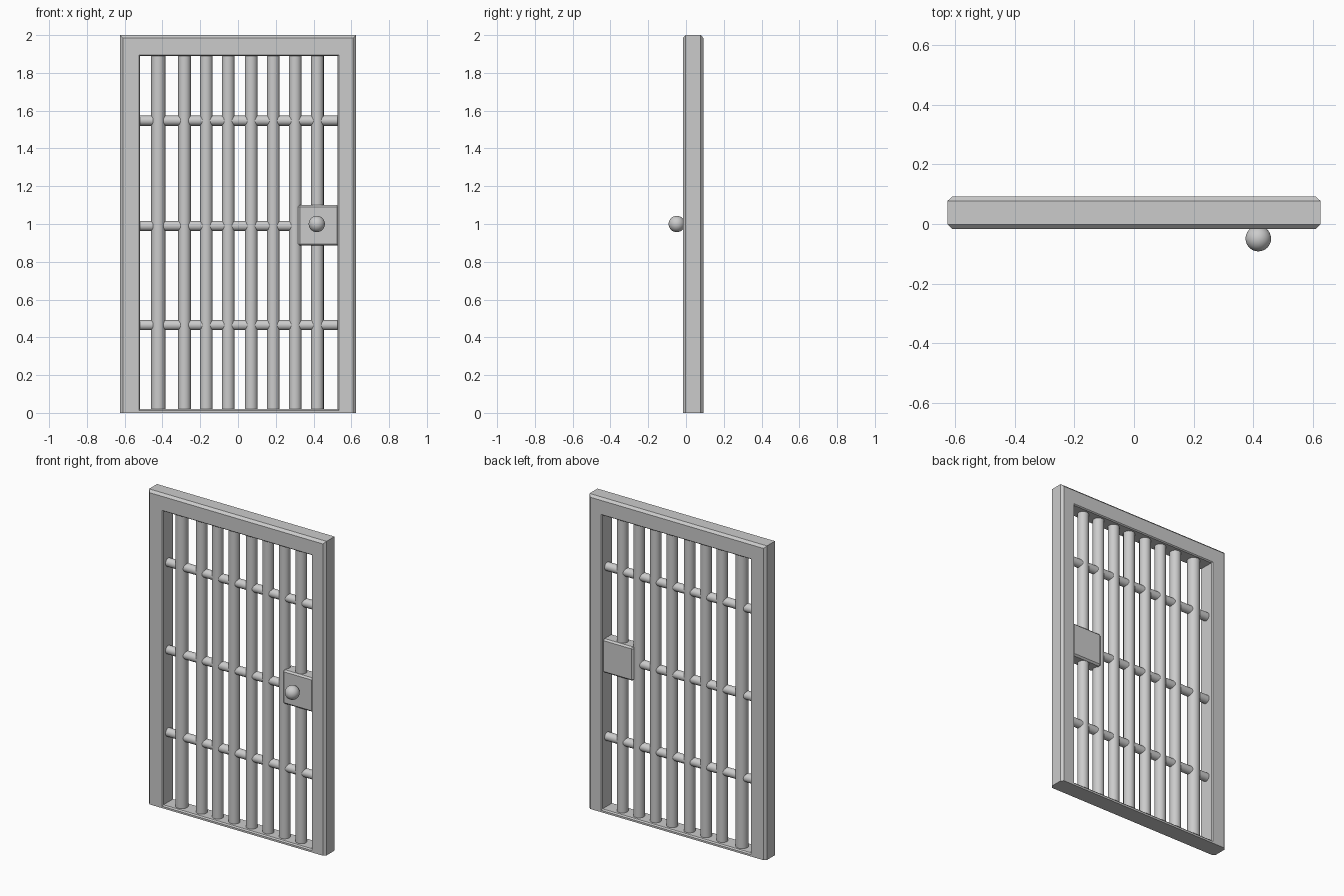
import bpy, bmesh
from math import pi

if "Cube" in bpy.data.objects:
    bpy.data.objects.remove(bpy.data.objects["Cube"])

YC = 0.038  # middle of the door thickness


def smooth(obj):
    bpy.ops.object.select_all(action='DESELECT')
    obj.select_set(True)
    bpy.context.view_layer.objects.active = obj
    bpy.ops.object.shade_smooth_by_angle(angle=0.6)


def rod(name, center, radius, length, horizontal=False):
    bpy.ops.mesh.primitive_cylinder_add(vertices=16, radius=radius, depth=length, location=center,
                                        rotation=(0, pi / 2 if horizontal else 0, 0))
    bpy.context.object.name = name
    smooth(bpy.context.object)


def ring_frame(name, sections):
    # each section is a rectangle: left, right, bottom, top, y
    bm = bmesh.new()
    loops = [[bm.verts.new(p) for p in ((l, y, b), (r, y, b), (r, y, t), (l, y, t))]
             for l, r, b, t, y in sections]
    for k, a in enumerate(loops):
        c = loops[(k + 1) % len(loops)]
        for i in range(4):
            j = (i + 1) % 4
            bm.faces.new((a[i], a[j], c[j], c[i]))
    bmesh.ops.recalc_face_normals(bm, faces=bm.faces)
    mesh = bpy.data.meshes.new(name)
    bm.to_mesh(mesh)
    bm.free()
    bpy.context.collection.objects.link(bpy.data.objects.new(name, mesh))


# outer frame, chamfered on the outside and lightly around the opening
ring_frame("door_frame", [
    (-0.61, 0.61, 0, 1.985, -0.017),
    (-0.625, 0.625, 0, 2.0, -0.002),
    (-0.625, 0.625, 0, 2.0, 0.078),
    (-0.61, 0.61, 0, 1.985, 0.092),
    (-0.524, 0.534, 0.012, 1.896, 0.092),
    (-0.518, 0.528, 0.02, 1.89, 0.085),
    (-0.518, 0.528, 0.02, 1.89, -0.01),
    (-0.524, 0.534, 0.012, 1.896, -0.017),
])

# vertical bars, the first one a little thicker
for i, x in enumerate((-0.422, -0.283, -0.168, -0.052, 0.07, 0.187, 0.303, 0.42)):
    rod(f"vertical_bar_{i + 1}", (x, YC, 0.955), 0.038 if i == 0 else 0.034, 1.89)

# horizontal bars, the middle one stops in the lock box
for i, (z, x_end) in enumerate(((0.465, 0.535), (0.99, 0.33), (1.547, 0.535))):
    rod(f"cross_bar_{i + 1}", ((x_end - 0.525) / 2, YC, z), 0.027, x_end + 0.525, True)

# lock box
bpy.ops.mesh.primitive_cube_add(size=1, location=(0.425, YC, 0.993))
box = bpy.context.object
box.name = "lock_box"
box.scale = (0.216, 0.088, 0.216)
bpy.ops.object.transform_apply(location=False, rotation=False, scale=True)
bevel = box.modifiers.new("chamfer", 'BEVEL')
bevel.width = 0.01
bevel.segments = 1

# knob
bpy.ops.mesh.primitive_uv_sphere_add(segments=24, ring_count=16, radius=0.043, location=(0.417, -0.049, 1.0))
bpy.context.object.name = "knob"
smooth(bpy.context.object)
